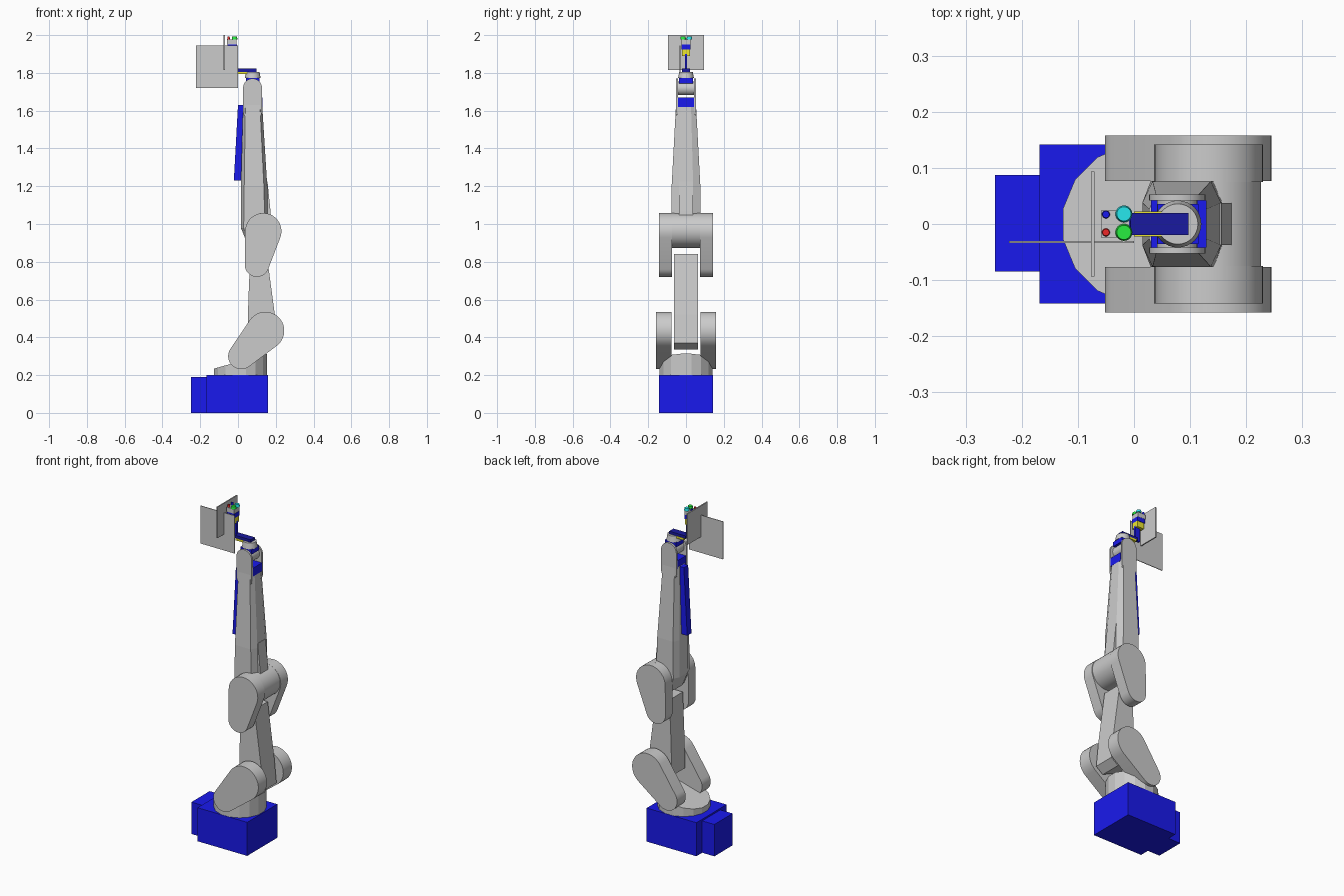
import bpy, bmesh, math
from mathutils import Vector

if "Cube" in bpy.data.objects:
    bpy.data.objects.remove(bpy.data.objects["Cube"])

COLOURS = {"blue": (0.01, 0.01, 0.85, 1), "navy": (0.01, 0.01, 0.35, 1),
           "yellow": (0.85, 0.8, 0.03, 1), "red": (0.85, 0.02, 0.02, 1),
           "green": (0.02, 0.85, 0.05, 1), "cyan": (0.02, 0.8, 0.85, 1)}
mats = {}
for key, rgba in COLOURS.items():
    mats[key] = bpy.data.materials.new(key)
    mats[key].diffuse_color = rgba


def loft(name, rings, colour=None, smooth=False):
    """Skin a list of equal-length rings and cap both ends."""
    bm = bmesh.new()
    vs = [[bm.verts.new(p) for p in ring] for ring in rings]
    n = len(vs[0])
    for a, b in zip(vs, vs[1:]):
        for i in range(n):
            j = (i + 1) % n
            bm.faces.new((a[i], a[j], b[j], b[i]))
    bm.faces.new(vs[0])
    bm.faces.new(vs[-1])
    bmesh.ops.recalc_face_normals(bm, faces=bm.faces)
    mesh = bpy.data.meshes.new(name)
    bm.to_mesh(mesh)
    bm.free()
    obj = bpy.data.objects.new(name, mesh)
    bpy.context.collection.objects.link(obj)
    if colour:
        mesh.materials.append(mats[colour])
    if smooth:
        bpy.ops.object.select_all(action='DESELECT')
        obj.select_set(True)
        bpy.context.view_layer.objects.active = obj
        bpy.ops.object.shade_smooth_by_angle(angle=math.radians(30))
    return obj


def side(name, pts, y0, y1, colour=None, smooth=False):
    """Extrude an x-z profile along y."""
    return loft(name, [[(x, y, z) for x, z in pts] for y in (y0, y1)], colour, smooth)


def box(name, x0, x1, y0, y1, z0, z1, colour=None):
    return side(name, [(x0, z0), (x1, z0), (x1, z1), (x0, z1)], y0, y1, colour)


def circle(cx, cy, r, n=32, a0=0.0):
    return [(cx + r * math.cos(a0 + 2 * math.pi * i / n),
             cy + r * math.sin(a0 + 2 * math.pi * i / n)) for i in range(n)]


def disc(name, cx, cy, r, z0, z1, colour=None, r2=None):
    return loft(name, [[(x, y, z) for x, y in circle(cx, cy, q)]
                       for z, q in ((z0, r), (z1, r2 or r))], colour, True)


def capsule(c1, r1, c2, r2, n=20):
    """Outline around two circles joined by tangents."""
    d = Vector(c2) - Vector(c1)
    a = math.atan2(d.y, d.x)
    b = math.acos((r1 - r2) / d.length)
    pts = []
    for c, r, s, e in ((c1, r1, a + b, a + 2 * math.pi - b), (c2, r2, a - b, a + b)):
        for i in range(n + 1):
            t = s + (e - s) * i / n
            pts.append((c[0] + r * math.cos(t), c[1] + r * math.sin(t)))
    return pts


def octagon(x0, x1, h, c, z):
    return [(x0 + c, -h, z), (x1 - c, -h, z), (x1, -h * .5, z), (x1, h * .5, z),
            (x1 - c, h, z), (x0 + c, h, z), (x0, h * .5, z), (x0, -h * .5, z)]


# Base and rear connector box
box("base", -0.168, 0.16, -0.142, 0.142, 0, 0.2, "blue")
box("base_rear_box", -0.248, -0.168, -0.085, 0.087, 0, 0.19, "blue")

# Turret with sloping top
ring = circle(0.014, 0, 0.143, 16, math.pi / 16)
loft("turret", [[(x, y, 0.2) for x, y in ring],
                [(x, y, 0.235 + 0.28 * (x + 0.125)) for x, y in ring]])

# Shoulder and elbow cheeks, wrist prongs
shoulder = capsule((0.145, 0.435), 0.1, (0.017, 0.3), 0.069)
elbow = capsule((0.134, 0.962), 0.096, (0.1, 0.784), 0.064)
prong = capsule((0.077, 1.6), 0.0505, (0.077, 1.72), 0.05)
for tag, s in (("left", 1), ("right", -1)):
    side("shoulder_cheek_" + tag, shoulder, s * 0.077, s * 0.158, smooth=True)
    side("elbow_cheek_" + tag, elbow, s * 0.075, s * 0.142, smooth=True)
    side("wrist_prong_" + tag, prong, s * 0.042, s * 0.053, smooth=True)

# Lower arm and elbow barrel
side("lower_arm", [(0.05, 0.39), (0.165, 0.335), (0.21, 0.37), (0.195, 0.52),
                   (0.152, 0.84), (0.065, 0.84), (0.055, 0.6)], -0.063, 0.063)
side("elbow_barrel", circle(0.134, 0.966, 0.092, 40), -0.1, 0.1, smooth=True)

# Forearm, tapering to the fork, with rear rib
loft("forearm", [octagon(0.05, 0.15, 0.073, 0.012, 0.895),
                 octagon(0.015, 0.158, 0.077, 0.015, 0.98),
                 octagon(0.015, 0.155, 0.076, 0.018, 1.2),
                 octagon(0.027, 0.128, 0.053, 0.012, 1.63)])
side("forearm_rib", [(0.1, 1.0), (0.177, 1.0), (0.172, 1.07), (0.156, 1.225), (0.1, 1.225)],
     -0.037, 0.037)
side("forearm_panel", [(-0.022, 1.23), (0.016, 1.23), (0.028, 1.63), (0.0, 1.63)],
     -0.02, 0.02, "blue")

# Wrist
box("wrist_block", 0.03, 0.129, -0.042, 0.042, 1.62, 1.67, "blue")
side("wrist_barrel", circle(0.077, 1.718, 0.036), -0.042, 0.042, smooth=True)
box("wrist_collar", 0.042, 0.115, -0.036, 0.036, 1.745, 1.772, "blue")
disc("wrist_flange", 0.078, 0, 0.042, 1.772, 1.806, r2=0.036)

# Tool bracket and mast
box("tool_bracket", -0.012, 0.097, -0.02, 0.02, 1.806, 1.822, "navy")
box("bracket_strip", 0.0, 0.055, -0.022, 0.022, 1.794, 1.806, "yellow")
box("mast", -0.035, -0.005, -0.006, 0.006, 1.81, 1.9, "blue")
box("mast_block", -0.052, -0.006, -0.02, 0.02, 1.89, 1.925, "yellow")
box("mast_cap", -0.056, -0.006, -0.023, 0.023, 1.925, 1.95, "blue")
box("light_housing", -0.059, -0.008, -0.024, 0.024, 1.95, 1.977)

# Indicator lights
for name, x, y, r, col in (("light_cyan", -0.018, 0.018, 0.015, "cyan"),
                           ("light_green", -0.018, -0.015, 0.015, "green"),
                           ("light_blue", -0.05, 0.017, 0.007, "blue"),
                           ("light_red", -0.05, -0.015, 0.007, "red")):
    disc(name, x, y, r, 1.977, 1.992, col, r * 0.85)

# Thin target plates
box("side_plate", -0.223, 0.0, -0.034, -0.03, 1.72, 1.945)
box("rear_plate", -0.077, -0.07, -0.094, 0.094, 1.815, 2.0)

for m in bpy.data.materials:
    if m.users and not m.is_grease_pencil:
        m.use_nodes = True
        m.node_tree.nodes["Principled BSDF"].inputs["Base Color"].default_value = m.diffuse_color
